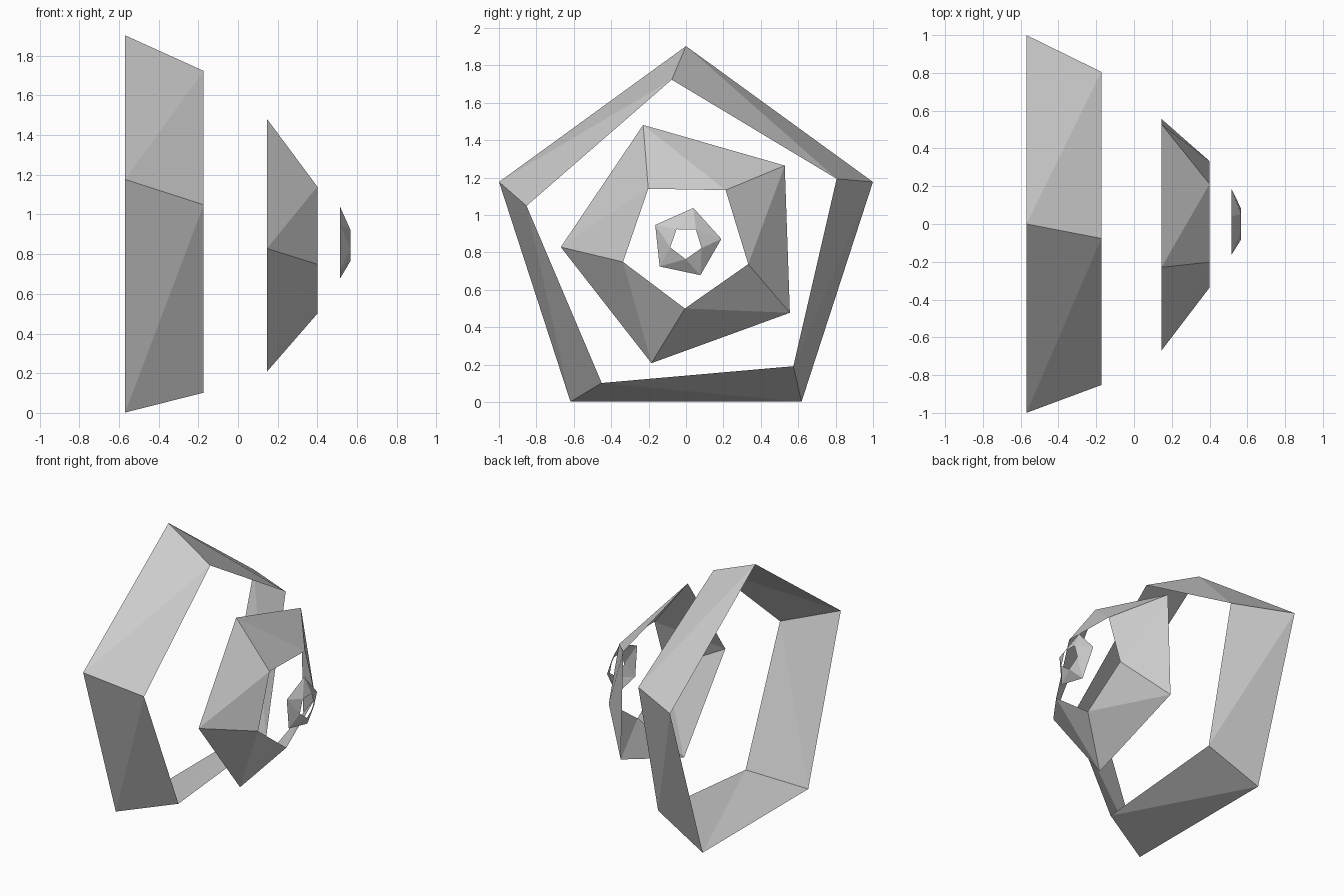
import bpy
from math import sin, cos, radians

if "Cube" in bpy.data.objects:
    bpy.data.objects.remove(bpy.data.objects["Cube"])

CENTRE_Z = 0.852
SIDES = 5


def ring_points(x, radius, twist):
    # pentagon in the plane x, twisted counter-clockwise from its upright pose
    pts = []
    for i in range(SIDES):
        a = radians(90 + twist + i * 360 / SIDES)
        pts.append((x, radius * cos(a), CENTRE_Z + radius * sin(a)))
    return pts


def band(name, back, front):
    # open band between two twisted pentagons, each side folded outward
    verts = ring_points(*back) + ring_points(*front)
    faces = []
    for i in range(SIDES):
        j = (i + 1) % SIDES
        faces += [(i, j, SIDES + i), (j, SIDES + j, SIDES + i)]
    mesh = bpy.data.meshes.new(name)
    mesh.from_pydata(verts, [], faces)
    mesh.update()
    bpy.context.collection.objects.link(bpy.data.objects.new(name, mesh))


# each end: x, radius, twist in degrees
band("large_band", (-0.569, 1.051, 0), (-0.173, 0.875, 5))
band("middle_band", (0.146, 0.67, 20), (0.40, 0.352, 35))
band("small_band", (0.515, 0.19, 60), (0.566, 0.088, 107))
